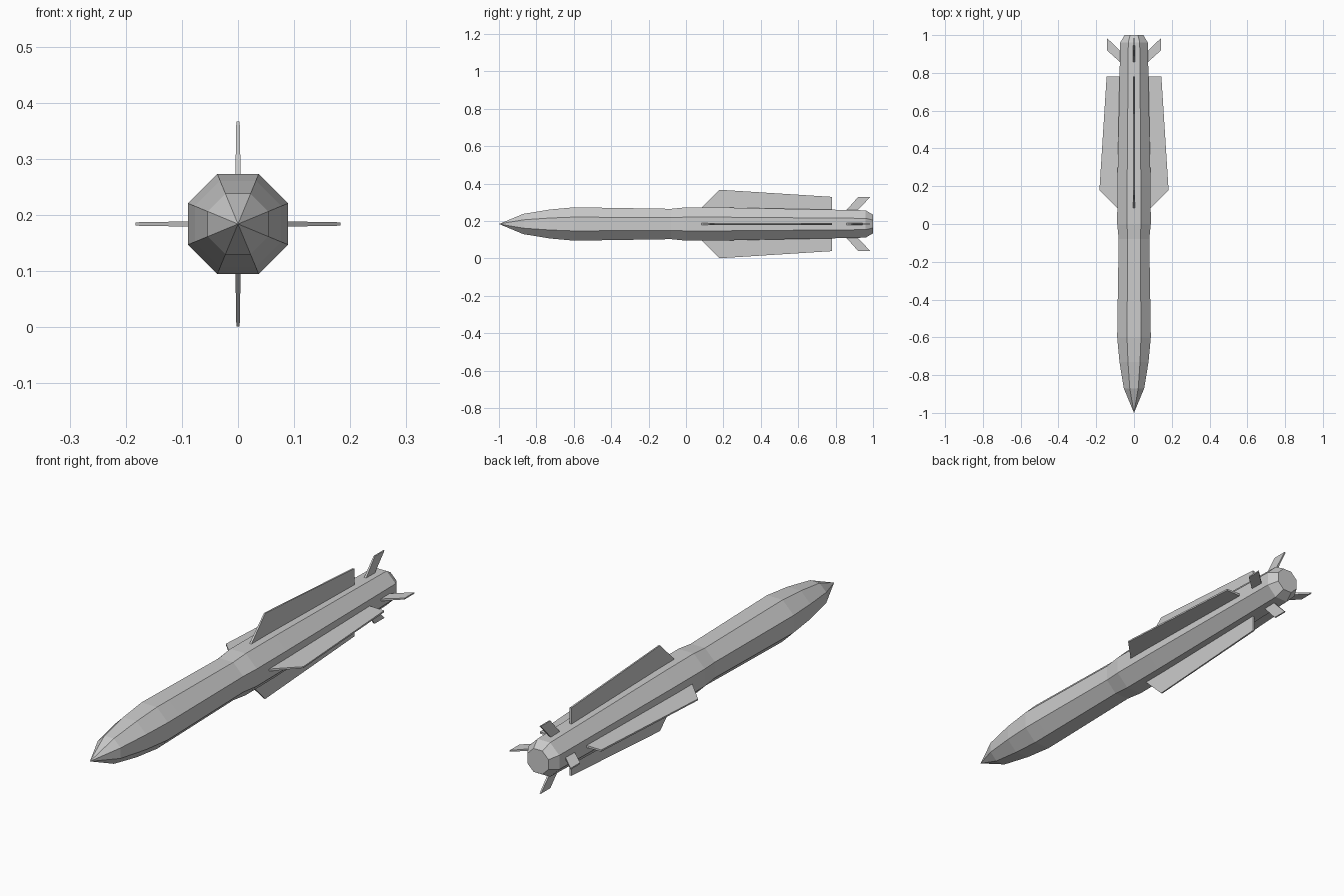
import bpy, bmesh, math
from mathutils import Matrix, Vector

if "Cube" in bpy.data.objects:
    bpy.data.objects.remove(bpy.data.objects["Cube"])

CZ = 0.184      # height of the body axis
SIDES = 8

def make_object(name, bm):
    bmesh.ops.recalc_face_normals(bm, faces=bm.faces)
    mesh = bpy.data.meshes.new(name)
    bm.to_mesh(mesh)
    bm.free()
    ob = bpy.data.objects.new(name, mesh)
    ob.location = (0, 0, CZ)
    bpy.context.collection.objects.link(ob)
    return ob

# Octagonal body: (y, distance from axis to flat side)
profile = [(-0.87, 0.054), (-0.73, 0.077), (-0.60, 0.089), (-0.52, 0.088),
           (-0.08, 0.081), (0.0, 0.089), (0.2, 0.088), (0.96, 0.073), (1.0, 0.05)]
bm = bmesh.new()
tip = bm.verts.new((0, -1.0, 0))
rings = []
for y, flat in profile:
    r = flat / math.cos(math.pi / SIDES)
    angles = [(i + 0.5) * math.tau / SIDES for i in range(SIDES)]
    rings.append([bm.verts.new((r * math.cos(a), y, r * math.sin(a))) for a in angles])
for i in range(SIDES):
    j = (i + 1) % SIDES
    bm.faces.new((tip, rings[0][i], rings[0][j]))
    for a, b in zip(rings, rings[1:]):
        bm.faces.new((a[i], a[j], b[j], b[i]))
bm.faces.new(rings[-1])
make_object("body", bm)

# Fins: outline of (y, distance from axis), thinner towards the tip, four around the axis
def fin_set(name, outline, root_half, tip_half):
    far = max(r for _, r in outline)
    near = min(r for _, r in outline)
    for k in range(4):
        bm = bmesh.new()
        sides = []
        for s in (-1, 1):
            verts = []
            for y, r in outline:
                h = root_half + (tip_half - root_half) * (r - near) / (far - near)
                verts.append(bm.verts.new((s * h, y, r)))
            sides.append(verts)
            bm.faces.new(verts)
        n = len(outline)
        for i in range(n):
            j = (i + 1) % n
            bm.faces.new((sides[0][i], sides[0][j], sides[1][j], sides[1][i]))
        bm.transform(Matrix.Rotation(k * math.pi / 2, 4, 'Y'))
        make_object(f"{name}_{k + 1}", bm)

# Long mid-body wings
fin_set("wing", [(0.06, 0.065), (0.18, 0.183), (0.78, 0.145), (0.78, 0.065)], 0.005, 0.003)
# Small swept tail fins
fin_set("tail_fin", [(0.845, 0.06), (0.92, 0.144), (0.985, 0.144), (0.905, 0.06)], 0.005, 0.003)
